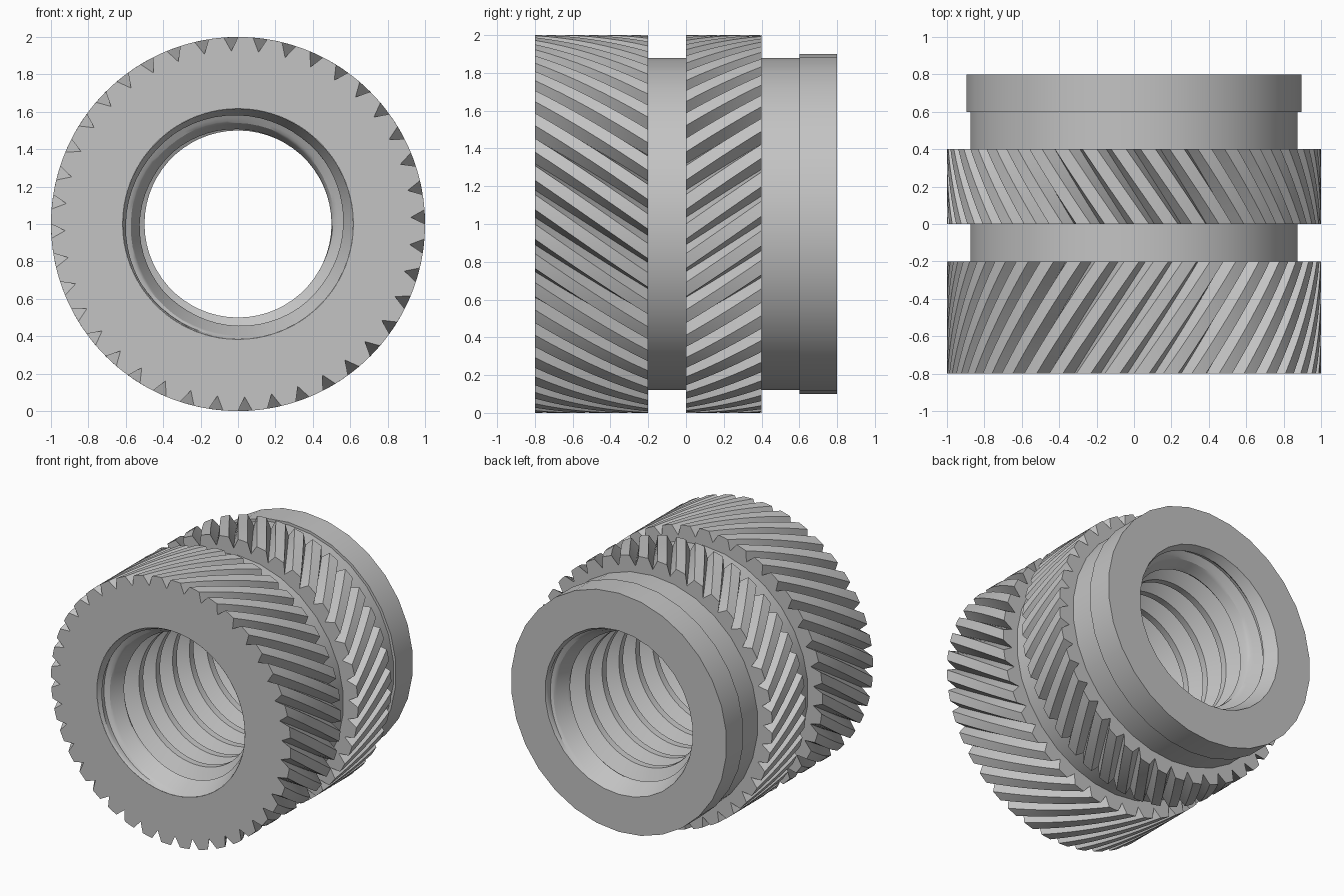
import bpy, bmesh
from math import sin, cos, pi, radians

if "Cube" in bpy.data.objects:
    bpy.data.objects.remove(bpy.data.objects["Cube"])

GREY = (0.55, 0.55, 0.55, 1)
mat = bpy.data.materials.new("grey metal")
mat.use_nodes = True
mat.diffuse_color = GREY
mat.node_tree.nodes["Principled BSDF"].inputs["Base Color"].default_value = GREY

END = 0.8          # half length along y
RIM = 0.617        # bore radius at the end faces


def point(r, a, y):
    return (r * cos(a), y, 1 + r * sin(a))


def add_object(name, columns, flip=False):
    """Skin neighbouring columns of points, weld them and shade by angle."""
    bm = bmesh.new()
    grid = [[bm.verts.new(p) for p in col] for col in columns]
    for a, b in zip(grid, grid[1:]):
        for j in range(len(a) - 1):
            quad = [a[j], a[j + 1], b[j + 1], b[j]]
            bm.faces.new(quad[::-1] if flip else quad)
    bmesh.ops.remove_doubles(bm, verts=bm.verts, dist=0.00005)
    mesh = bpy.data.meshes.new(name)
    bm.to_mesh(mesh)
    bm.free()
    mesh.materials.append(mat)
    ob = bpy.data.objects.new(name, mesh)
    bpy.context.collection.objects.link(ob)
    bpy.ops.object.select_all(action="DESELECT")
    ob.select_set(True)
    bpy.context.view_layer.objects.active = ob
    bpy.ops.object.shade_smooth_by_angle(angle=radians(25))


def knurl(name, y0, y1, twist, r_front, r_back):
    """Ring of slanted teeth with V grooves between them."""
    teeth, steps, pitch = 40, 8, radians(9)
    half = pitch * 0.245
    outline = []
    for k in range(teeth):
        c = radians(2.2) + k * pitch
        outline += [(c - half, 1), (c, 0.925), (c + half, 1), (c + pitch / 2, 1)]
    outline.append((outline[0][0] + 2 * pi, 1))
    columns = []
    for a, r in outline:
        col = [point(r_front, a, y0)]
        for s in range(steps + 1):
            t = s / steps
            col.append(point(r, a + twist * t, y0 + (y1 - y0) * t))
        col.append(point(r_back, a + twist, y1))
        columns.append(col)
    add_object(name, columns)


knurl("front_knurl", -END, -0.2, radians(-24), RIM, 0.87)
knurl("rear_knurl", 0, 0.4, radians(16), 0.87, 0.87)

# Turned collar and rear flange
profile = [(0.88, -0.21), (0.88, 0.6), (0.9, 0.6), (0.9, END), (RIM, END)]
sides = 30
add_object("collar_and_flange",
           [[point(r, pi / 2 + 2 * pi * i / sides, y) for r, y in profile]
            for i in range(sides + 1)])

# Threaded bore: one pitch of the thread profile as (offset, radius)
PITCH = 0.2
CREST, ROOT = 0.5, 0.608
one_turn = [(0, CREST), (0.025, CREST)]
for s in range(1, 7):
    one_turn.append((0.025 + 0.0625 * s / 6, CREST + (ROOT - CREST) * s / 6))
for s in range(6):
    one_turn.append((0.1125 + 0.0625 * s / 6, ROOT - (ROOT - CREST) * s / 6))
one_turn.append((0.175, CREST))

columns = []
sides = 60
for i in range(sides + 1):
    a = -pi / 2 + 2 * pi * i / sides
    col = []
    for turn in range(-6, 7):
        for offset, r in one_turn:
            y = -0.09 + turn * PITCH + offset - PITCH * i / sides
            y = max(-END, min(END, y))
            # Countersink at both ends
            countersink = RIM - (END - abs(y)) * (RIM - CREST) / 0.25
            col.append(point(max(r, countersink), a, y))
    columns.append(col)
add_object("threaded_bore", columns, flip=True)
